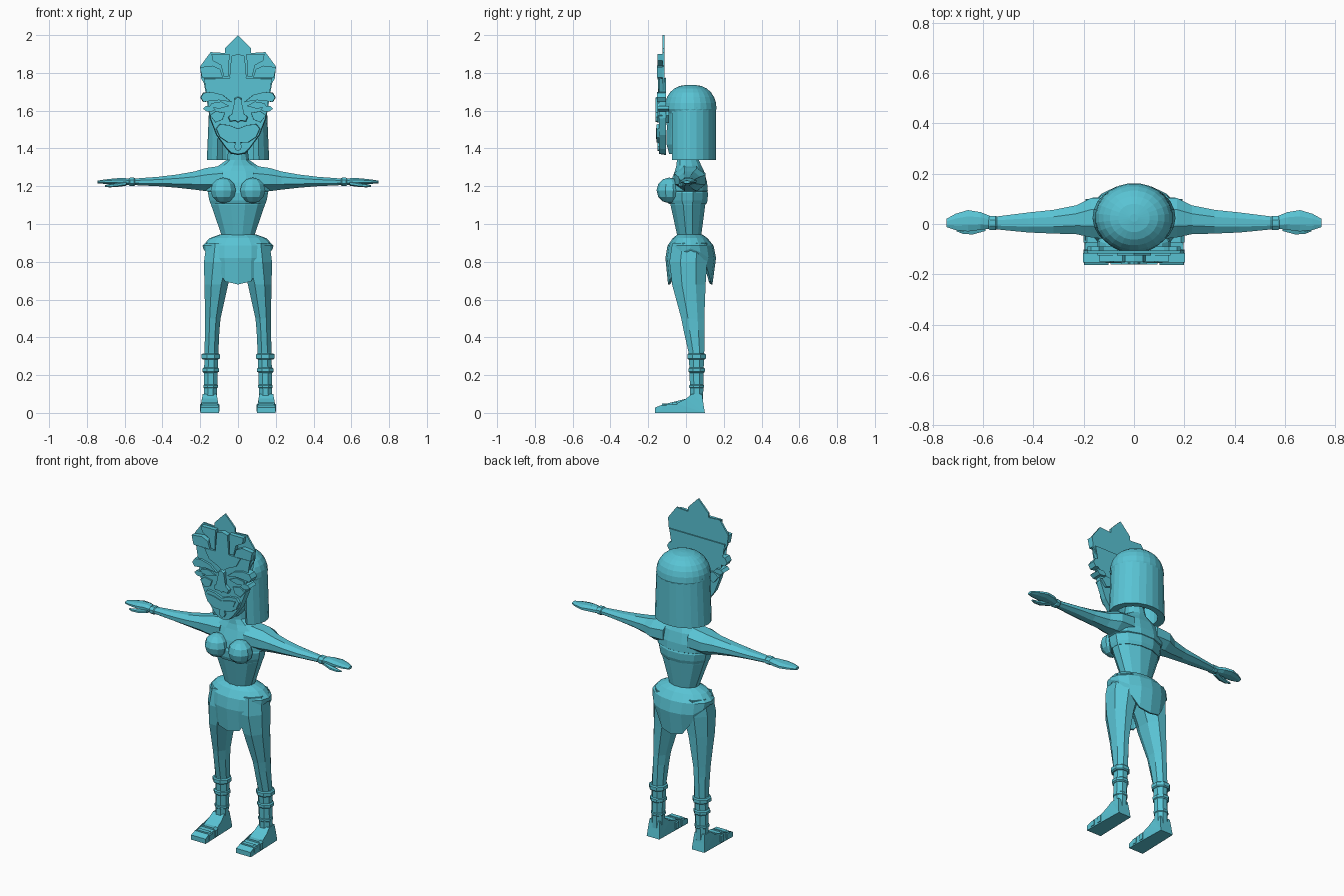
import bpy, bmesh, math
from mathutils import Vector

mat = bpy.data.materials.new("turquoise")
mat.diffuse_color = (0.10, 0.55, 0.66, 1)


def make(name, bm, smooth=None):
    bmesh.ops.recalc_face_normals(bm, faces=bm.faces)
    me = bpy.data.meshes.new(name)
    bm.to_mesh(me)
    bm.free()
    me.materials.append(mat)
    ob = bpy.data.objects.new(name, me)
    bpy.context.collection.objects.link(ob)
    return ob


def skin(bm, rings, cap_start=True, cap_end=True):
    """Bridge closed rings of points into a tube."""
    vs = [[bm.verts.new(p) for p in r] for r in rings]
    n = len(vs[0])
    for a, b in zip(vs, vs[1:]):
        for i in range(n):
            j = (i + 1) % n
            bm.faces.new((a[i], a[j], b[j], b[i]))
    if cap_start:
        bm.faces.new(vs[0])
    if cap_end:
        bm.faces.new(vs[-1])


def loft(name, secs, axis="z", n=8, side=1, turn=0.5):
    """Sections are (position, centre u, centre v, radius u, radius v)."""
    rings = []
    for t, u, v, ru, rv in secs:
        r = []
        for i in range(n):
            a = 2 * math.pi * (i + turn) / n
            p, q = u + ru * math.cos(a), v + rv * math.sin(a)
            x, y, z = (p, q, t) if axis == "z" else (t, p, q)
            r.append((x * side, y, z))
        rings.append(r)
    bm = bmesh.new()
    skin(bm, rings)
    return make(name, bm)


def plate(name, pts, y0, y1, side=1, mirror=False, inset=0.0):
    """Front-facing slab from an x,z outline; inset narrows the front face."""
    if mirror:
        pts = pts + [(-x, z) for x, z in reversed(pts) if x > 0]
    cx = sum(p[0] for p in pts) / len(pts)
    cz = sum(p[1] for p in pts) / len(pts)
    k = 1 - inset
    back = [(x * side, y1, z) for x, z in pts]
    front = [((cx + (x - cx) * k) * side, y0, cz + (z - cz) * k) for x, z in pts]
    bm = bmesh.new()
    skin(bm, [back, front])
    bmesh.ops.triangulate(bm, faces=[f for f in bm.faces if len(f.verts) > 4])
    return make(name, bm)


# Torso and neck
loft("torso", [(.90, 0, .02, .10, .065), (.94, 0, .017, .09, .066), (1.10, 0, .01, .147, .095),
               (1.17, 0, .012, .16, .10), (1.175, 0, .012, .175, .107), (1.22, 0, .015, .18, .10),
               (1.28, 0, .018, .155, .08), (1.31, 0, .015, .105, .068), (1.34, 0, .01, .06, .06),
               (1.42, 0, .0, .05, .05)], n=12)

# Chest band
loft("chest_band", [(1.105, 0, .008, .15, .103), (1.125, 0, .008, .157, .11),
                    (1.165, 0, .008, .165, .112), (1.18, 0, .008, .16, .105)], n=12)

# Hip wrap: hem dips to a flap at front and back
n = 16
rings = [[], [], [], [], []]
for i in range(n):
    a = 2 * math.pi * i / n
    c, s = math.cos(a), math.sin(a)
    hx = abs(.185 * c)
    hem = .68 + max(0, (hx - .06) / .125) * .18
    for k, (z, rx, ry, cy) in enumerate([(.945, .095, .065, .02), (.925, .15, .092, .022),
                                         (.885, .188, .122, .024)]):
        rings[k].append((rx * c, cy + ry * s, z))
    rings[3].append((.184 * c, .025 + .134 * s, max(.82, hem + .01)))
    rings[4].append((.178 * c, .025 + (.12 if s < 0 else .115) * s, hem))
bm = bmesh.new()
skin(bm, rings, cap_end=False)
wrap = make("hip_wrap", bm)
sol = wrap.modifiers.new("thickness", 'SOLIDIFY')
sol.thickness = .012

# Head inside the hair
loft("head", [(1.37, 0, -.05, .04, .04), (1.42, 0, -.03, .08, .075), (1.52, 0, -.01, .115, .095),
              (1.62, 0, 0, .13, .11), (1.70, 0, .01, .10, .08)], n=12)

# Hair cap
dome = [(1.585, 0, .025, .148, .128)]
for k in range(7):
    t = math.radians(k * 14.5)
    dome.append((1.61 + .127 * math.sin(t), 0, .024,
                 .155 * math.cos(t) ** .75, .139 * math.cos(t) ** .75))
loft("hair_cap", dome, n=24)

# Hair curtain: open at the face
arc = [math.radians(-48 + 276 * i / 18) for i in range(19)]


def curtain_ring(z, grow):
    outer = [((.153 + grow) * math.cos(a), .026 + .133 * math.sin(a), z) for a in arc]
    inner = [(.122 * math.cos(a), .026 + .10 * math.sin(a), z) for a in reversed(arc)]
    return outer + inner


bm = bmesh.new()
skin(bm, [curtain_ring(1.34, .012), curtain_ring(1.62, 0)])
bmesh.ops.triangulate(bm, faces=[f for f in bm.faces if len(f.verts) > 4])
make("hair_curtain", bm)

# Mask: leaf crown behind, face slab in front
plate("mask_crown", [(0, 2.0), (.035, 1.965), (.068, 1.93), (.068, 1.905), (.145, 1.91), (.138, 1.84),
                     (.20, 1.835), (.195, 1.77), (.14, 1.68), (0, 1.66)], -.125, -.115, mirror=True)
plate("mask_face", [(0, 1.775), (.185, 1.775), (.155, 1.70), (.15, 1.56), (.115, 1.47),
                    (.06, 1.395), (.035, 1.372), (0, 1.365)], -.142, -.105, mirror=True, inset=.03)
plate("crown_centre", [(0, 1.90), (.035, 1.89), (.045, 1.775), (0, 1.765)], -.152, -.12, mirror=True)
plate("forehead", [(0, 1.775), (.12, 1.77), (.09, 1.715), (.035, 1.69), (0, 1.665)],
      -.149, -.13, mirror=True)
plate("nose", [(0, 1.68), (.018, 1.67), (.025, 1.59), (.055, 1.565), (.045, 1.54), (.015, 1.545),
               (0, 1.535)], -.161, -.13, mirror=True, inset=.1)
plate("lips", [(0, 1.505), (.05, 1.525), (.10, 1.53), (.12, 1.505), (.10, 1.46), (.055, 1.43),
               (0, 1.428)], -.155, -.13, mirror=True, inset=.05)
plate("teeth", [(0, 1.488), (.05, 1.503), (.093, 1.507), (.08, 1.475), (.045, 1.452),
                (0, 1.45)], -.160, -.154, mirror=True)
plate("chin_stud", [(0, 1.437), (.014, 1.43), (.02, 1.41), (.014, 1.393), (0, 1.386)],
      -.152, -.125, mirror=True)

for s, tag in ((1, "left"), (-1, "right")):
    # Mask side details
    plate(tag + "_inner_leaf", [(.05, 1.78), (.045, 1.90), (.14, 1.90), (.135, 1.865), (.09, 1.84),
                                (.075, 1.78)], -.150, -.118, s)
    plate(tag + "_outer_leaf", [(.08, 1.775), (.095, 1.82), (.135, 1.838), (.202, 1.83),
                                (.19, 1.775)], -.153, -.115, s)
    plate(tag + "_brow", [(.03, 1.645), (.08, 1.685), (.14, 1.70), (.185, 1.695), (.20, 1.67),
                          (.185, 1.645), (.15, 1.65), (.10, 1.655)], -.154, -.105, s, inset=.05)
    plate(tag + "_eye", [(.045, 1.625), (.09, 1.648), (.14, 1.64), (.15, 1.62), (.10, 1.61)],
          -.150, -.13, s)
    plate(tag + "_ear", [(.12, 1.605), (.14, 1.625), (.17, 1.625), (.185, 1.61), (.165, 1.595),
                         (.14, 1.595)], -.152, -.09, s)
    plate(tag + "_mask_cheek", [(.065, 1.59), (.12, 1.60), (.152, 1.575), (.12, 1.535),
                                (.08, 1.55)], -.150, -.09, s, inset=.1)

    # Chest cup
    bm = bmesh.new()
    bmesh.ops.create_uvsphere(bm, u_segments=10, v_segments=6, radius=1)
    for v in bm.verts:
        v.co = Vector((s * .078 + v.co.x * .07, -.088 + v.co.y * .068, 1.178 + v.co.z * .068))
    make(tag + "_chest_cup", bm)

    # Arm, wrist band, hand and thumb
    loft(tag + "_arm", [(.08, .02, 1.24, .09, .075), (.17, .025, 1.235, .085, .066),
                        (.23, .017, 1.23, .062, .052), (.32, .009, 1.227, .051, .038),
                        (.42, .006, 1.225, .043, .027), (.56, .004, 1.223, .026, .018)], "x", 8, s)
    loft(tag + "_wrist_band", [(.545, .004, 1.223, .027, .02), (.55, .004, 1.223, .031, .024),
                               (.572, .004, 1.223, .031, .024), (.578, .004, 1.223, .026, .02)],
         "x", 8, s)
    loft(tag + "_hand", [(.56, .005, 1.222, .024, .017), (.61, .012, 1.226, .038, .02),
                         (.66, .013, 1.226, .046, .016), (.71, .008, 1.224, .035, .012),
                         (.745, .004, 1.222, .018, .008)], "x", 8, s)
    loft(tag + "_thumb", [(.59, -.01, 1.215, .02, .012), (.64, -.026, 1.207, .018, .011),
                          (.68, -.029, 1.203, .012, .009), (.705, -.024, 1.201, .006, .004)],
         "x", 6, s)

    # Leg
    loft(tag + "_leg", [(.90, .088, .02, .085, .10), (.80, .095, .012, .092, .108),
                        (.68, .115, .015, .068, .096), (.50, .133, .036, .044, .066),
                        (.44, .136, .042, .041, .06), (.32, .141, .055, .04, .045),
                        (.22, .143, .056, .039, .04), (.10, .146, .056, .037, .038),
                        (.04, .146, .056, .036, .038)], n=8, side=s)

    # Shin bands
    for k, (z, h, r) in enumerate([(.283, .032, .053), (.212, .028, .047), (.128, .024, .042)]):
        loft(f"{tag}_shin_band_{k + 1}", [(z, .145, .056, r - .008, r - .006), (z + .006, .145, .056, r, r),
                                          (z + h - .006, .145, .056, r, r),
                                          (z + h, .145, .056, r - .008, r - .006)], n=8, side=s)

    # Foot: side profile, wider at the toes
    prof = [(.10, 0), (-.163, 0), (-.163, .028), (-.13, .042), (-.05, .05), (0, .075), (.03, .10),
            (.085, .10), (.092, .05)]
    bm = bmesh.new()
    skin(bm, [[(s * (.15 + e * (.049 - .06 * max(0, y + .02) - .12 * max(0, z - .02))), y, z)
               for y, z in prof] for e in (-1, 1)])
    bmesh.ops.triangulate(bm, faces=[f for f in bm.faces if len(f.verts) > 4])
    make(tag + "_foot", bm)

    # Sandal straps
    for k, (y, z) in enumerate([(-.115, .05), (-.06, .057)]):
        bm = bmesh.new()
        skin(bm, [[(s * (.15 + dx), yy, zz) for dx, zz in
                   ((-.051, .008), (-.051, z - .012), (-.036, z), (.036, z), (.051, z - .012), (.051, .008))]
                  for yy in (y - .013, y + .013)])
        make(f"{tag}_sandal_strap_{k + 1}", bm)
